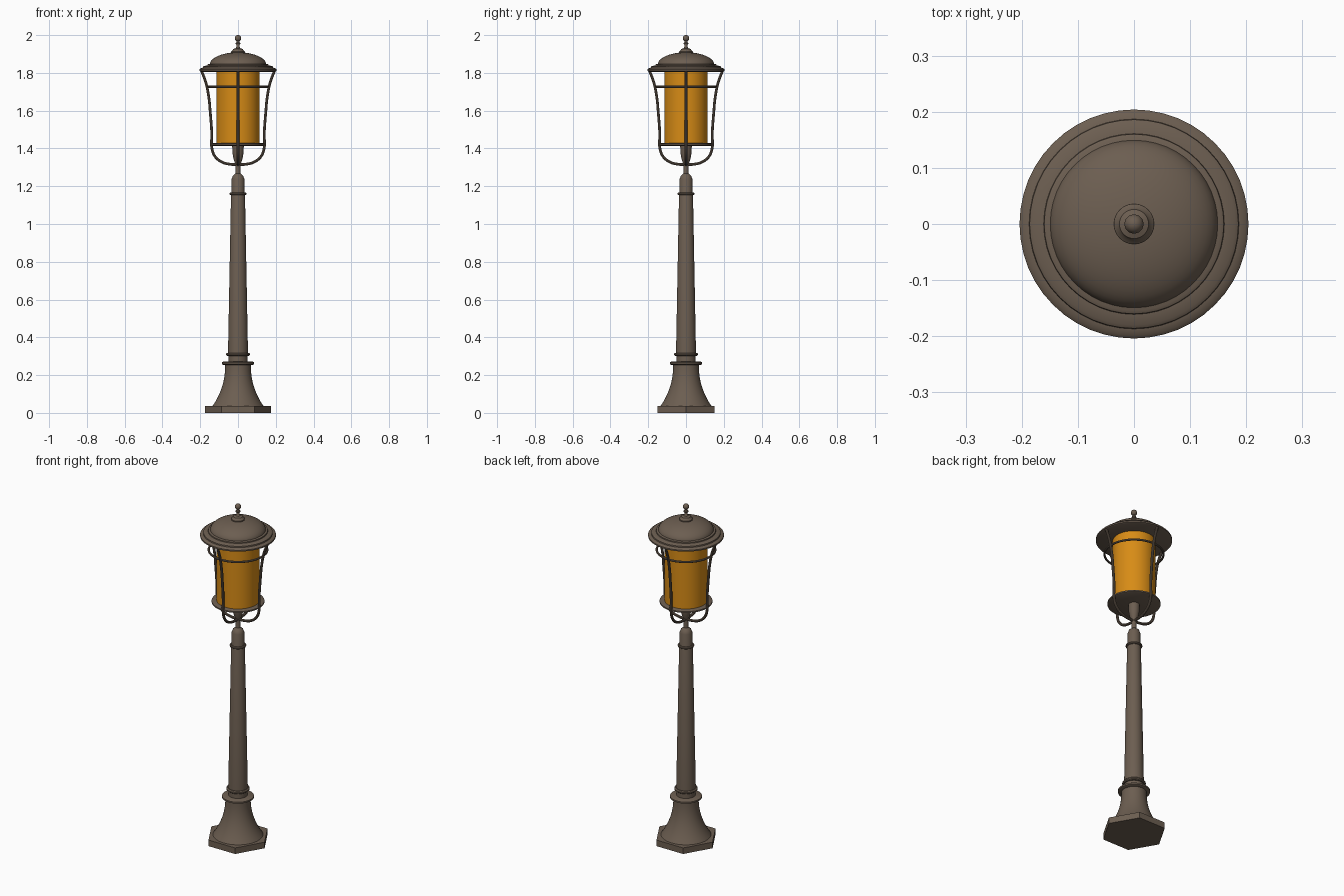
import bpy, bmesh, math

cube = bpy.data.objects.get("Cube")
if cube:
    bpy.data.objects.remove(cube, do_unlink=True)


def material(name, rgb):
    m = bpy.data.materials.new(name)
    m.use_nodes = True
    m.diffuse_color = (*rgb, 1)
    m.node_tree.nodes["Principled BSDF"].inputs["Base Color"].default_value = (*rgb, 1)
    return m


BRONZE = material("bronze_metal", (0.15, 0.112, 0.082))
AMBER = material("amber_glass", (0.68, 0.26, 0.008))


def finish(obj, mat, angle=35):
    obj.data.materials.append(mat)
    bpy.ops.object.select_all(action="DESELECT")
    obj.select_set(True)
    bpy.context.view_layer.objects.active = obj
    if obj.type == "CURVE":
        bpy.ops.object.convert(target="MESH")
        obj = bpy.context.object
    bpy.ops.object.shade_smooth_by_angle(angle=math.radians(angle))
    return obj


def lathe(name, profile, mat=BRONZE, steps=48):
    """Turn (radius, height) points, bottom to top, into a capped solid."""
    bm = bmesh.new()
    rings = [[bm.verts.new((r * math.cos(k * math.tau / steps),
                            r * math.sin(k * math.tau / steps), z))
              for k in range(steps)] for r, z in profile]
    for low, high in zip(rings, rings[1:]):
        for k in range(steps):
            n = (k + 1) % steps
            bm.faces.new((low[k], low[n], high[n], high[k]))
    bm.faces.new(rings[0][::-1])
    bm.faces.new(rings[-1])
    mesh = bpy.data.meshes.new(name)
    bm.to_mesh(mesh)
    bm.free()
    obj = bpy.data.objects.new(name, mesh)
    bpy.context.collection.objects.link(obj)
    return finish(obj, mat)


def torus(name, radius, z, tube):
    bpy.ops.mesh.primitive_torus_add(major_radius=radius, minor_radius=tube, location=(0, 0, z),
                                     major_segments=48, minor_segments=10)
    bpy.context.object.name = name
    return finish(bpy.context.object, BRONZE)


def hoop(name, half, turn):
    """Bar that runs down one side of the cage, under it and up the other."""
    points = half + [(-r, z) for r, z in half[-2::-1]]
    curve = bpy.data.curves.new(name, "CURVE")
    curve.dimensions = "3D"
    curve.bevel_depth = 0.0075
    curve.bevel_resolution = 3
    curve.resolution_u = 8
    curve.use_fill_caps = True
    spline = curve.splines.new("BEZIER")
    spline.bezier_points.add(len(points) - 1)
    for p, (r, z) in zip(spline.bezier_points, points):
        p.co = (r, 0, z)
        p.handle_left_type = p.handle_right_type = "AUTO"
    obj = bpy.data.objects.new(name, curve)
    obj.rotation_euler.z = turn
    bpy.context.collection.objects.link(obj)
    return finish(obj, BRONZE)


# Hexagonal foot and flared pedestal
lathe("foot_plate", [(0.175, 0), (0.175, 0.036)], steps=6)
bell = [(0.068 + 0.067 * (1 - t / 10) ** 2.2, 0.036 + 0.216 * t / 10) for t in range(11)]
lathe("pedestal", bell + [(0.068, 0.262)])
lathe("pedestal_collar", [(0.078, 0.254), (0.086, 0.258), (0.086, 0.267), (0.078, 0.272)])

# Tapered post with collars
lathe("post_socket", [(0.051, 0.265), (0.051, 0.305)])
lathe("lower_collar", [(0.058, 0.302), (0.063, 0.306), (0.063, 0.313), (0.058, 0.318)])
lathe("post", [(0.053, 0.31), (0.037, 1.155), (0.034, 1.165), (0.034, 1.238),
               (0.027, 1.256), (0.013, 1.268), (0.012, 1.32)])
torus("upper_collar", 0.038, 1.16, 0.007)

# Lamp holder below the glass
lathe("lamp_cup", [(0.01, 1.305), (0.015, 1.32), (0.024, 1.345), (0.029, 1.375), (0.031, 1.418)])
lathe("lamp_tray", [(0.136, 1.414), (0.142, 1.417), (0.142, 1.425), (0.136, 1.428)])
lathe("lamp_glass", [(0.115, 1.426), (0.115, 1.812)], AMBER)

# Cage
side = [(0.194, 1.812), (0.172, 1.755), (0.156, 1.68), (0.146, 1.58), (0.139, 1.48), (0.138, 1.4),
        (0.121, 1.357), (0.085, 1.328), (0.045, 1.317), (0, 1.315)]
for i, label in enumerate(("side_cage_hoop", "front_cage_hoop")):
    hoop(label, side, i * math.pi / 2)
torus("cage_ring", 0.158, 1.727, 0.006)

# Stepped roof with dome
lathe("roof_brim", [(0.195, 1.806), (0.204, 1.81), (0.204, 1.818), (0.198, 1.824),
                    (0.187, 1.826), (0.186, 1.833), (0.18, 1.837), (0.161, 1.839),
                    (0.16, 1.845), (0.154, 1.848)])
dome = [(0.15 * math.cos(a * math.pi / 24), 1.843 + 0.066 * math.sin(a * math.pi / 24))
        for a in range(12)]
lathe("roof_dome", dome)

# Finial
lathe("finial_base", [(0.036, 1.9), (0.036, 1.913), (0.029, 1.919), (0.026, 1.926),
                      (0.013, 1.931), (0.008, 1.94), (0.007, 1.975)], steps=32)
torus("finial_bead", 0.007, 1.955, 0.006)
bpy.ops.mesh.primitive_uv_sphere_add(segments=24, ring_count=14, radius=0.017,
                                     location=(0, 0, 1.983))
bpy.context.object.name = "finial_ball"
finish(bpy.context.object, BRONZE)
